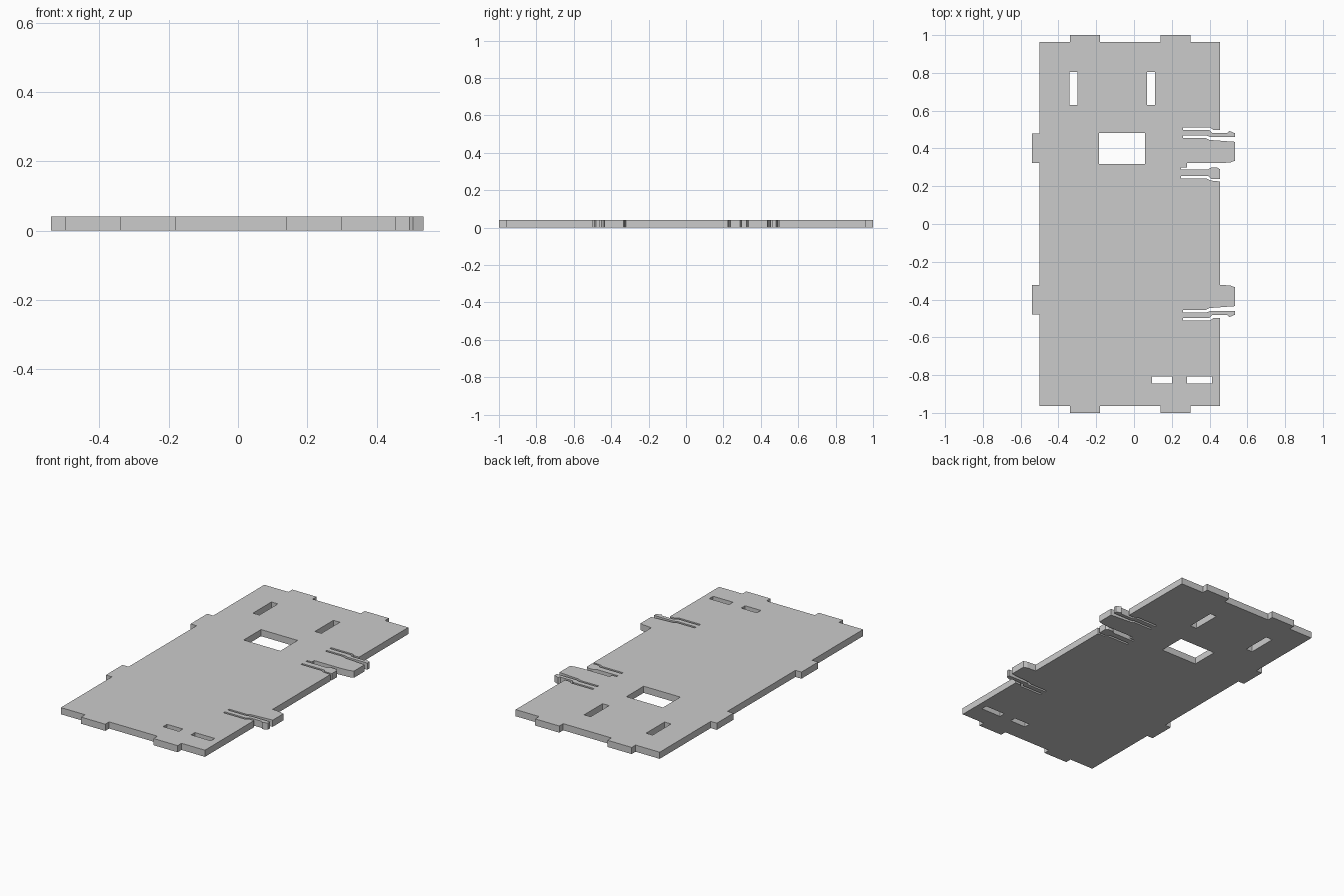
import bpy

if "Cube" in bpy.data.objects:
    bpy.data.objects.remove(bpy.data.objects["Cube"])

T = 0.04  # sheet thickness

# Snap clip on the right edge, listed from high y to low y
CLIP = [(.455, .497), (.42, .497), (.405, .51), (.26, .51), (.26, .497),
        (.40, .497), (.415, .482), (.495, .482), (.505, .493), (.535, .48),
        (.535, .46), (.405, .46), (.385, .468), (.26, .468), (.26, .455),
        (.38, .455), (.40, .445), (.535, .435), (.535, .335), (.51, .326), (.455, .322)]

# Open notch and small spring latch under the upper clip
LATCH = [(.28, .322), (.28, .30), (.25, .30), (.25, .288), (.39, .288),
         (.41, .30), (.44, .30), (.455, .29), (.455, .238), (.41, .238),
         (.395, .253), (.25, .253), (.25, .24), (.385, .24), (.405, .23), (.455, .225)]

# Half of the end edge with two tabs, from left to right
END = [(-.50, .963), (-.34, .963), (-.34, 1), (-.18, 1), (-.18, .963),
       (.14, .963), (.14, 1), (.30, 1), (.30, .963), (.455, .963)]

# Tab on the left edge, from low y to high y
SIDE_TAB = [(-.50, .322), (-.54, .322), (-.54, .48), (-.50, .48)]


def flip(points):
    """Mirror a run of points across y = 0, keeping the winding."""
    return [(x, -y) for x, y in reversed(points)]


def rect(x0, x1, y0, y1):
    return [(x0, y0), (x1, y0), (x1, y1), (x0, y1)]


outline = END + CLIP + LATCH + flip(CLIP) + flip(END) + flip(SIDE_TAB) + SIDE_TAB

# Slots and window
holes = [rect(x, x + .043, .63, .805) for x in (-.342, .069)]
holes.append(rect(-.185, .058, .318, .482))
holes += [rect(a, b, -.845, -.808) for a, b in ((.095, .20), (.28, .412))]

# Filled 2D curve gives the plate with its cutouts
curve = bpy.data.curves.new("interlocking_panel", 'CURVE')
curve.dimensions = '2D'
curve.fill_mode = 'BOTH'
curve.extrude = T / 2
for loop in [outline] + holes:
    spline = curve.splines.new('POLY')
    spline.points.add(len(loop) - 1)
    for p, (x, y) in zip(spline.points, loop):
        p.co = (x, y, 0, 1)
    spline.use_cyclic_u = True

panel = bpy.data.objects.new("interlocking_panel", curve)
bpy.context.collection.objects.link(panel)
panel.location.z = T / 2

# Turn into a welded, flat-shaded mesh
bpy.context.view_layer.objects.active = panel
panel.select_set(True)
bpy.ops.object.convert(target='MESH')
bpy.ops.object.mode_set(mode='EDIT')
bpy.ops.mesh.select_all(action='SELECT')
bpy.ops.mesh.remove_doubles(threshold=0.0005)
bpy.ops.mesh.normals_make_consistent(inside=False)
bpy.ops.object.mode_set(mode='OBJECT')
bpy.ops.object.shade_flat()
